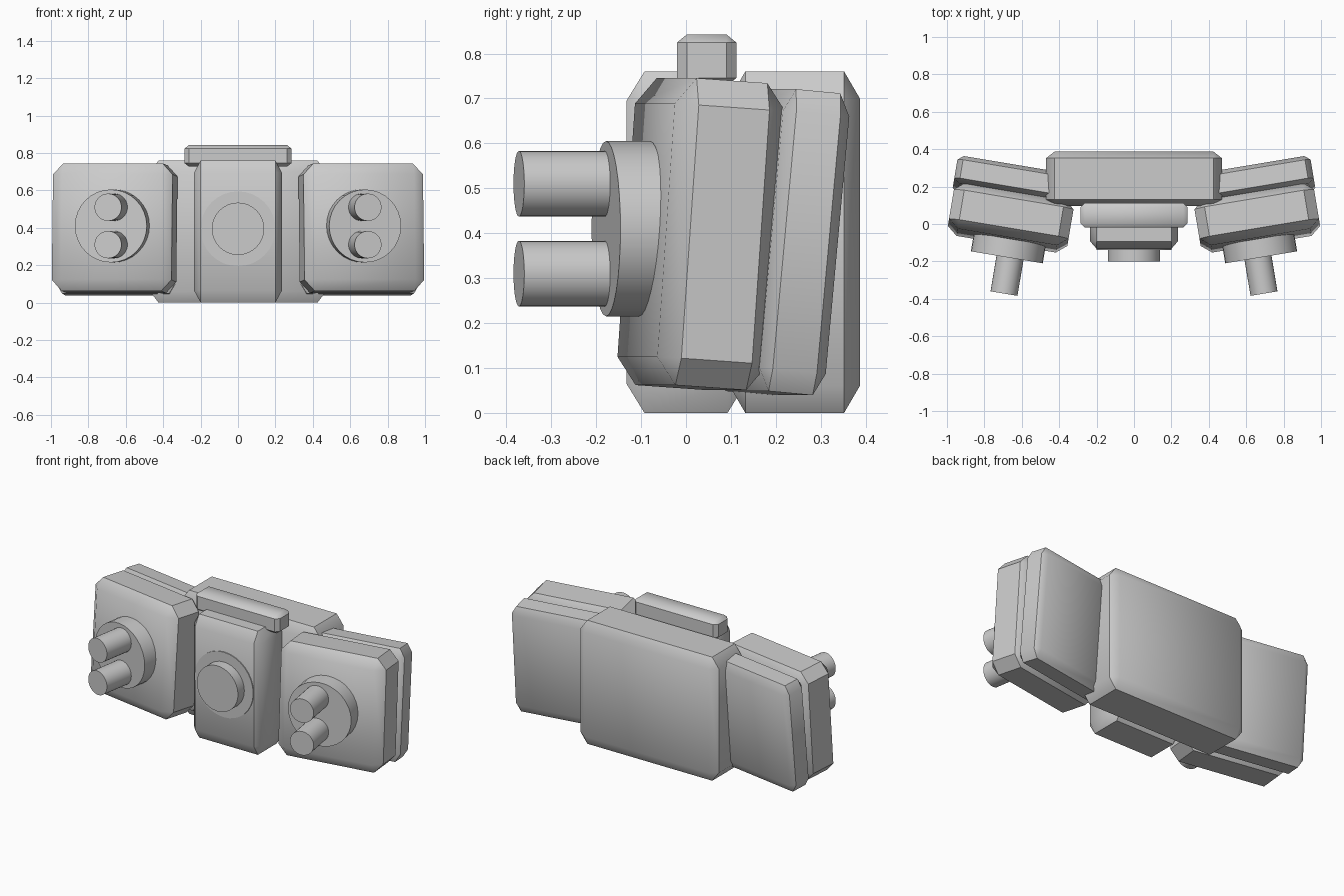
import bpy, bmesh
from math import radians, cos, sin
from mathutils import Matrix, Vector

cube = bpy.data.objects.get("Cube")
if cube:
    bpy.data.objects.remove(cube)

grey = bpy.data.materials.new("plain grey")
grey.use_nodes = True
grey.diffuse_color = (0.6, 0.6, 0.6, 1)
grey.node_tree.nodes["Principled BSDF"].inputs["Base Color"].default_value = (0.6, 0.6, 0.6, 1)


def finish(name, bm, matrix):
    bm.transform(matrix)
    bmesh.ops.recalc_face_normals(bm, faces=bm.faces)
    mesh = bpy.data.meshes.new(name)
    bm.to_mesh(mesh)
    bm.free()
    mesh.materials.append(grey)
    obj = bpy.data.objects.new(name, mesh)
    bpy.context.collection.objects.link(obj)
    bpy.ops.object.select_all(action='DESELECT')
    obj.select_set(True)
    bpy.context.view_layer.objects.active = obj
    bpy.ops.object.shade_smooth_by_angle(angle=radians(40))


def chamfer_box(name, size, chamfer, centre, yaw=0, tilt=0):
    """Box whose chamfer width can differ along each axis."""
    bm = bmesh.new()
    bmesh.ops.create_cube(bm, size=1)
    bmesh.ops.scale(bm, vec=[s / c for s, c in zip(size, chamfer)], verts=bm.verts)
    bmesh.ops.bevel(bm, geom=bm.edges[:], offset=1, segments=1, affect='EDGES')
    bmesh.ops.scale(bm, vec=chamfer, verts=bm.verts)
    finish(name, bm, Matrix.Translation(centre) @ Matrix.Rotation(yaw, 4, 'Z')
           @ Matrix.Rotation(tilt, 4, 'X'))


def disc(name, radius, length, front, yaw=0):
    """Cylinder running back from the centre of its front face."""
    bm = bmesh.new()
    bmesh.ops.create_cone(bm, cap_ends=True, segments=32, radius1=radius,
                          radius2=radius, depth=length)
    finish(name, bm, Matrix.Translation(front) @ Matrix.Rotation(yaw, 4, 'Z')
           @ Matrix.Translation((0, length / 2, 0)) @ Matrix.Rotation(radians(90), 4, 'X'))


# Central body
chamfer_box("back_body", (0.94, 0.29, 0.76), (0.045, 0.035, 0.06), (0, 0.242, 0.38))
chamfer_box("front_body", (0.47, 0.265, 0.76), (0.035, 0.04, 0.065), (0, -0.0, 0.38))
chamfer_box("top_bar", (0.57, 0.132, 0.115), (0.022, 0.022, 0.018), (0, 0.046, 0.785))
disc("centre_plate", 0.2, 0.06, (0, -0.138, 0.395))
disc("centre_button", 0.14, 0.12, (0, -0.2, 0.395))

# Angled side pods, each a front and a rear shell with a knob and two pegs
YAW = radians(9.5)
for side, s in (("left", 1), ("right", -1)):
    def place(u, v, z):
        return Vector((s * (u * cos(YAW) - v * sin(YAW)), u * sin(YAW) + v * cos(YAW), z))

    chamfer_box(side + "_pod_front", (0.648, 0.25, 0.685), (0.055, 0.045, 0.06),
                place(0.656, -0.075, 0.398), s * YAW, radians(-4))
    chamfer_box(side + "_pod_back", (0.64, 0.15, 0.675), (0.03, 0.025, 0.05),
                place(0.668, 0.107, 0.38), s * YAW, radians(-5.3))
    disc(side + "_knob", 0.195, 0.1, (s * 0.68, -0.178, 0.41), s * YAW)
    for level, z in (("upper", 0.51), ("lower", 0.31)):
        disc(side + "_" + level + "_peg", 0.073, 0.23, (s * 0.695, -0.372, z), s * YAW)
